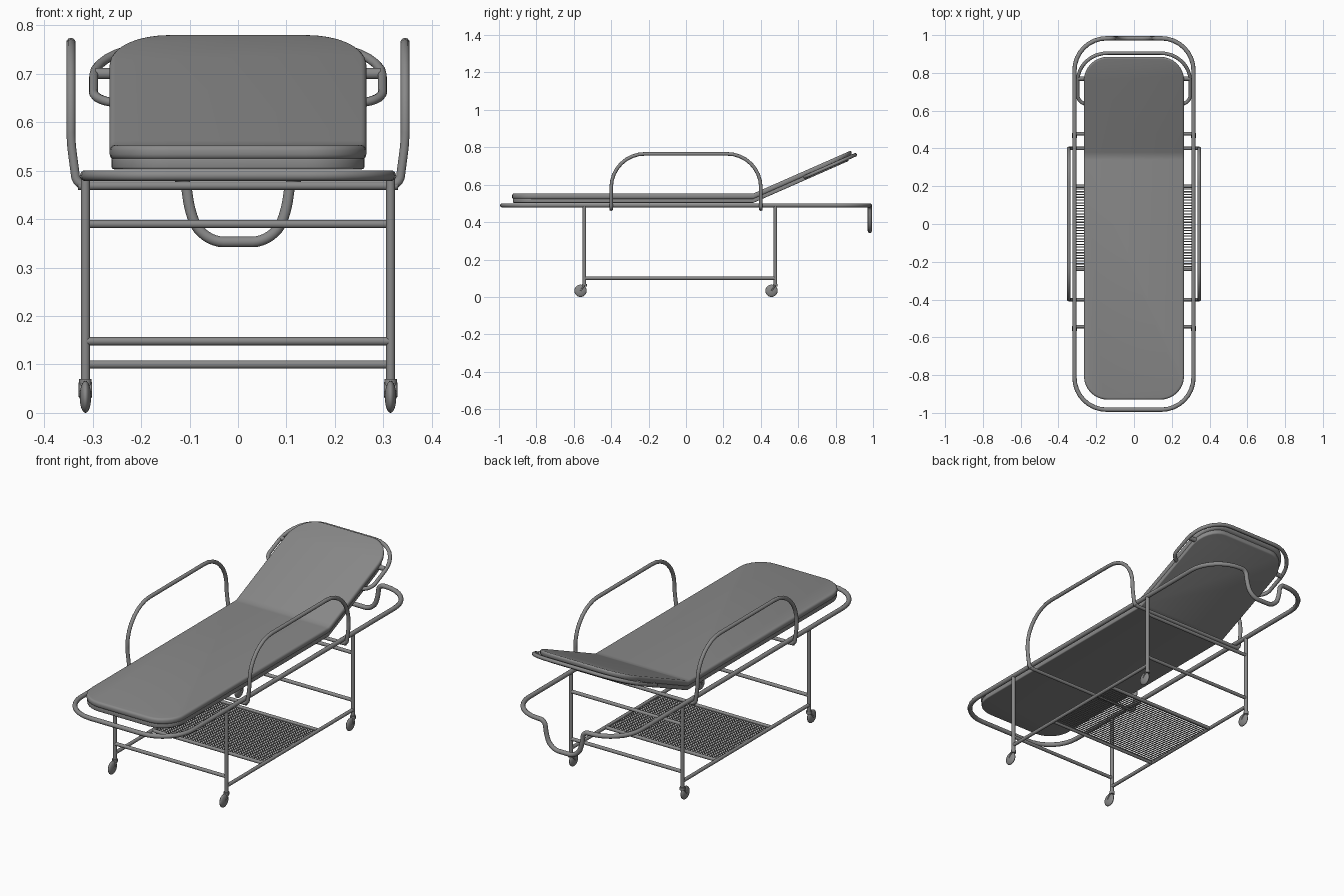
import bpy
import bmesh
from math import sin, cos, pi, radians
from mathutils import Vector

cube = bpy.data.objects.get("Cube")
if cube:
    bpy.data.objects.remove(cube, do_unlink=True)

GREY = (0.25, 0.25, 0.25, 1)
grey = bpy.data.materials.new("mid grey")
grey.use_nodes = True
grey.diffuse_color = GREY
grey.node_tree.nodes["Principled BSDF"].inputs["Base Color"].default_value = GREY

FOLD, SLOPE = 0.36, 0.44      # where the backrest hinges and how steeply it rises
RAIL_X, RAIL_Z = 0.315, 0.49
LEG_Y = {"front": -0.543, "back": 0.478}
SIDES = {"left": 1, "right": -1}


def lift(y):
    return max(0, y - FOLD) * SLOPE


def select_only(ob):
    bpy.ops.object.select_all(action='DESELECT')
    ob.select_set(True)
    bpy.context.view_layer.objects.active = ob


def finish(ob, angle=40):
    ob.data.materials.clear()
    ob.data.materials.append(grey)
    select_only(ob)
    bpy.ops.object.shade_smooth_by_angle(angle=radians(angle))
    return ob


def fillet(corners, closed=False, steps=8):
    """Round a polyline given as (x, y, z, trim length) corners."""
    pts = [Vector(c[:3]) for c in corners]
    out = []
    for i, c in enumerate(corners):
        p, t = pts[i], c[3]
        if t == 0 or (not closed and i in (0, len(pts) - 1)):
            out.append(p)
            continue
        u = (pts[i - 1] - p).normalized() * t
        v = (pts[(i + 1) % len(pts)] - p).normalized() * t
        for k in range(steps + 1):
            a = k / steps * pi / 2
            out.append(p + u * (1 - sin(a)) + v * (1 - cos(a)))
    return out


def tube(name, paths, radius, closed=False, res=3):
    cu = bpy.data.curves.new(name, 'CURVE')
    cu.dimensions = '3D'
    cu.bevel_depth = radius
    cu.bevel_resolution = res
    cu.use_fill_caps = True
    for path in paths:
        sp = cu.splines.new('POLY')
        sp.points.add(len(path) - 1)
        for q, p in zip(sp.points, path):
            q.co = (*p, 1)
        sp.use_cyclic_u = closed
    ob = bpy.data.objects.new(name, cu)
    bpy.context.collection.objects.link(ob)
    select_only(ob)
    bpy.ops.object.convert(target='MESH')
    return finish(bpy.context.view_layer.objects.active)


def crossbar(name, y, z, half=RAIL_X, radius=0.009):
    return tube(name, [[(-half, y, z), (half, y, z)]], radius)


def pad(name, half, y0, y1, z0, z1, corner, round_over):
    """Rounded slab, bent upwards along the hinge line."""
    outline = fillet([(-half, y0, z0, corner), (half, y0, z0, corner),
                      (half, y1, z0, corner), (-half, y1, z0, corner)], True)
    bm = bmesh.new()
    base = bm.faces.new([bm.verts.new(p) for p in outline])
    new = bmesh.ops.extrude_face_region(bm, geom=[base], use_keep_orig=True)
    bmesh.ops.translate(bm, vec=(0, 0, z1 - z0),
                        verts=[g for g in new["geom"] if isinstance(g, bmesh.types.BMVert)])
    bmesh.ops.recalc_face_normals(bm, faces=bm.faces)
    rims = [e for e in bm.edges if abs(e.verts[0].co.z - e.verts[1].co.z) < 1e-5]
    bmesh.ops.bevel(bm, geom=rims, offset=round_over, segments=3, profile=0.5, affect='EDGES')
    for y in (FOLD - 0.02, FOLD, FOLD + 0.02):
        bmesh.ops.bisect_plane(bm, geom=bm.verts[:] + bm.edges[:] + bm.faces[:],
                               plane_co=(0, y, 0), plane_no=(0, 1, 0))
    for v in bm.verts:
        v.co.z += lift(v.co.y)
    me = bpy.data.meshes.new(name)
    bm.to_mesh(me)
    bm.free()
    ob = bpy.data.objects.new(name, me)
    bpy.context.collection.objects.link(ob)
    return finish(ob, 50)


# Mattress and the panel beneath it
pad("mattress", 0.265, -0.93, 0.885, 0.523, 0.553, 0.125, 0.011)
pad("mattress_base", 0.261, -0.926, 0.87, 0.503, 0.527, 0.12, 0.005)

# Main frame loop, dipping into a hanging handle at the head end
END = 0.983
half_dip = [(0.11, RAIL_Z, 0.025), (0.1, 0.42, 0.02), (0.075, 0.353, 0.045)]
dip = [(x, END, z, t) for x, z, t in half_dip]
dip += [(-x, y, z, t) for x, y, z, t in reversed(dip)]
frame = [(-RAIL_X, -END, RAIL_Z, 0.17), (RAIL_X, -END, RAIL_Z, 0.17),
         (RAIL_X, END, RAIL_Z, 0.17)] + dip + [(-RAIL_X, END, RAIL_Z, 0.17)]
tube("main_frame", [fillet(frame, True)], 0.0115, closed=True)

# Backrest push handle, lying just under the backrest plane
half_loop = [(0.235, 0.63, 0), (0.298, 0.645, 0.04), (0.298, 0.905, 0.16)]
loop = [(x, y, 0.52 + lift(y), t) for x, y, t in half_loop]
loop += [(-x, y, z, t) for x, y, z, t in reversed(loop)]
tube("backrest_handle", [fillet(loop)], 0.0095)

for side, s in SIDES.items():
    # Handle bracket
    z = 0.52 + lift(0.77)
    tube(side + "_handle_bracket", [[(s * 0.24, 0.77, z), (s * 0.294, 0.77, z)]], 0.012)

    # Arched side guard
    arch = [(s * 0.3, -0.4, 0.469, 0), (s * 0.333, -0.4, 0.469, 0.02),
            (s * 0.345, -0.4, 0.56, 0.02), (s * 0.345, -0.4, 0.765, 0.18)]
    arch += [(x, -y, z, t) for x, y, z, t in reversed(arch)]
    tube(side + "_side_guard", [fillet(arch)], 0.0095)

    # Lower rail
    tube(side + "_lower_rail", [[(s * RAIL_X, y, 0.1) for y in LEG_Y.values()]], 0.009)

    # Legs and casters
    for end, y in LEG_Y.items():
        name = f"{end}_{side}_"
        x, wheel_y = s * RAIL_X, y - 0.021
        tube(name + "leg", [[(x, y, 0.06), (x, y, RAIL_Z)]], 0.0095)
        tube(name + "caster_collar", [[(x, y, 0.055), (x, y, 0.07)]], 0.013)
        bpy.ops.mesh.primitive_uv_sphere_add(segments=24, ring_count=12, radius=0.033,
                                             location=(x, wheel_y, 0.033))
        wheel = bpy.context.object
        wheel.name = name + "wheel"
        wheel.scale.x = 0.36
        finish(wheel)
        forks = [[(x + d, y, 0.062), (x + d, wheel_y, 0.033)] for d in (-0.01, 0.01)]
        tube(name + "caster_fork", forks, 0.004)

# Cross members
for end, y in LEG_Y.items():
    crossbar(end + "_lower_crossbar", y, 0.148)
crossbar("back_upper_crossbar", LEG_Y["back"], 0.39)
for end, y in (("front", -0.4), ("back", 0.4)):
    crossbar(end + "_guard_crossbar", y, 0.469, half=0.33)

# Slatted tray
TRAY = (-0.24, 0.2)
for end, y in zip(("front", "back"), TRAY):
    crossbar(end + "_tray_bar", y, 0.1)
COUNT = 30
step = (TRAY[1] - TRAY[0]) / COUNT
slats = [[(-RAIL_X, TRAY[0] + i * step, 0.1), (RAIL_X, TRAY[0] + i * step, 0.1)]
         for i in range(1, COUNT)]
tube("tray_slats", slats, 0.003, res=1)
